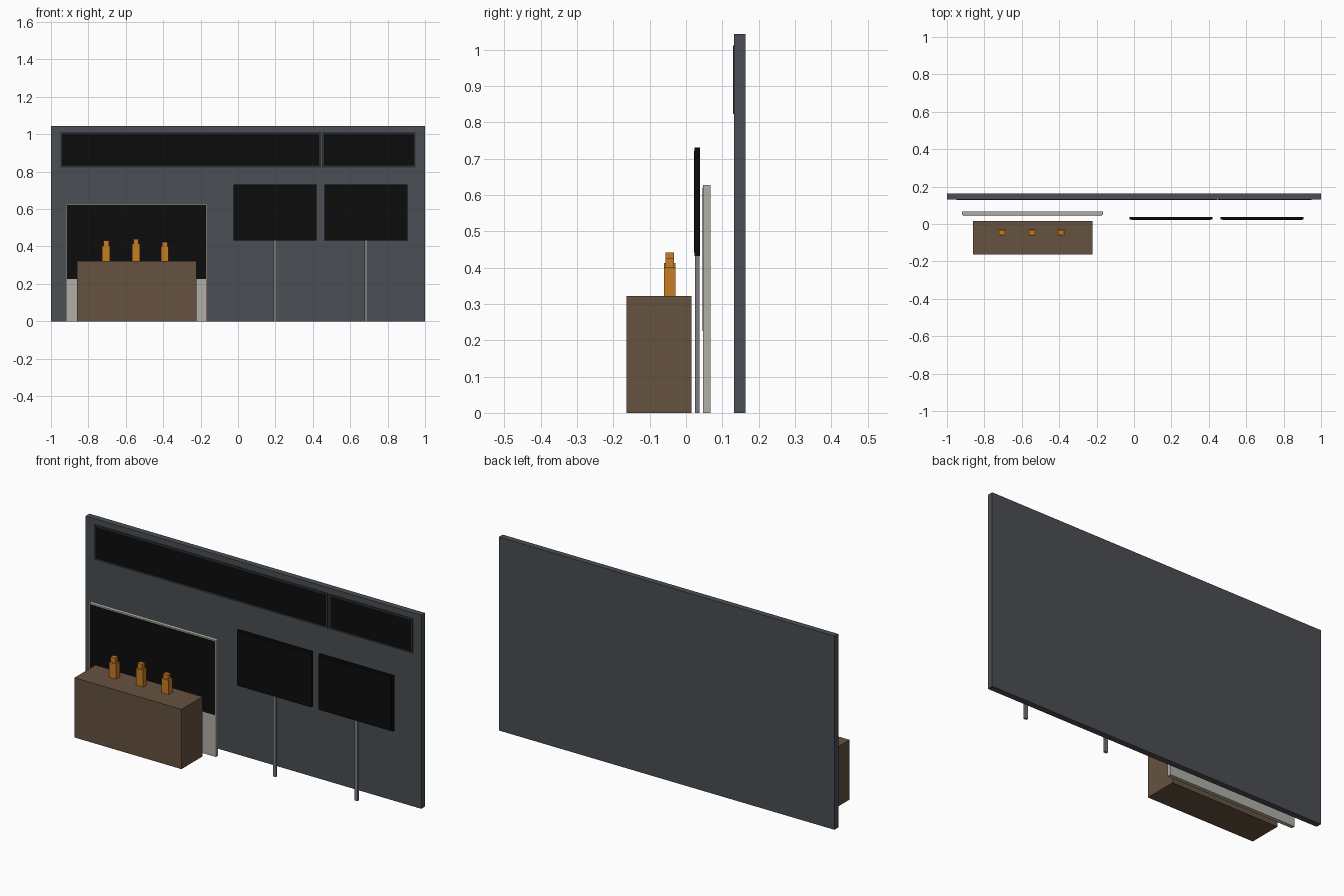
import bpy
import bmesh

if "Cube" in bpy.data.objects:
    bpy.data.objects.remove(bpy.data.objects["Cube"], do_unlink=True)


def material(name, rgb):
    m = bpy.data.materials.new(name)
    m.use_nodes = True
    m.diffuse_color = (*rgb, 1)
    bsdf = next(n for n in m.node_tree.nodes if n.type == 'BSDF_PRINCIPLED')
    bsdf.inputs["Base Color"].default_value = (*rgb, 1)
    bsdf.inputs["Roughness"].default_value = 0.7
    return m


SLATE = material("slate grey", (0.069, 0.077, 0.088))
BLACK = material("screen black", (0.0035, 0.0035, 0.0035))
FRAME = material("frame grey", (0.024, 0.026, 0.028))
BROWN = material("wood brown", (0.130, 0.085, 0.052))
STONE = material("pale stone", (0.44, 0.43, 0.38))
STEEL = material("steel grey", (0.20, 0.20, 0.215))
AMBER = material("amber", (0.57, 0.20, 0.016))


def add_boxes(name, mat, *boxes):
    """One object from boxes given as (x0, x1, y0, y1, z0, z1)."""
    bm = bmesh.new()
    for x0, x1, y0, y1, z0, z1 in boxes:
        for v in bmesh.ops.create_cube(bm, size=1)["verts"]:
            v.co.x = x1 if v.co.x > 0 else x0
            v.co.y = y1 if v.co.y > 0 else y0
            v.co.z = z1 if v.co.z > 0 else z0
    mesh = bpy.data.meshes.new(name)
    bm.to_mesh(mesh)
    bm.free()
    mesh.materials.append(mat)
    obj = bpy.data.objects.new(name, mesh)
    bpy.context.collection.objects.link(obj)
    return obj


# Back wall
add_boxes("back_wall", SLATE, (-1, 1, 0.132, 0.164, 0, 1.043))

# Upper wall panels with a thin raised border
for side, x0, x1 in (("right", -0.95, 0.443), ("left", 0.45, 0.95)):
    z0, z1, t = 0.823, 1.012, 0.01
    add_boxes(f"upper_panel_{side}", BLACK,
              (x0 + t, x1 - t, 0.1305, 0.133, z0 + t, z1 - t))
    add_boxes(f"upper_panel_frame_{side}", FRAME,
              (x0, x1, 0.129, 0.133, z0, z0 + t),
              (x0, x1, 0.129, 0.133, z1 - t, z1),
              (x0, x0 + t, 0.129, 0.133, z0 + t, z1 - t),
              (x1 - t, x1, 0.129, 0.133, z0 + t, z1 - t))

# Display board behind the counter
add_boxes("display_board", STONE, (-0.92, -0.165, 0.047, 0.067, 0, 0.628))
add_boxes("display_board_face", BLACK, (-0.915, -0.17, 0.045, 0.048, 0.225, 0.621))

# Counter
add_boxes("counter", BROWN, (-0.86, -0.222, -0.164, 0.015, 0, 0.322))

# Bottles: body, neck and cap
for i, (x, body, top) in enumerate(((-0.705, 0.403, 0.431),
                                    (-0.545, 0.413, 0.441),
                                    (-0.392, 0.400, 0.425)), 1):
    y = -0.045
    add_boxes(f"bottle_{i}", AMBER,
              (x - 0.021, x + 0.021, y - 0.016, y + 0.016, 0.322, body),
              (x - 0.014, x + 0.014, y - 0.012, y + 0.012, body, top))

# Screens on posts
for side, x0, x1, px in (("right", -0.023, 0.420, 0.199),
                         ("left", 0.463, 0.907, 0.685)):
    add_boxes(f"screen_{side}", BLACK,
              (x0, x1, 0.024, 0.038, 0.432, 0.731),
              (x0 + 0.01, x1 - 0.01, 0.022, 0.025, 0.442, 0.721))
    add_boxes(f"screen_post_{side}", STEEL,
              (px - 0.009, px + 0.009, 0.025, 0.037, 0, 0.435))
